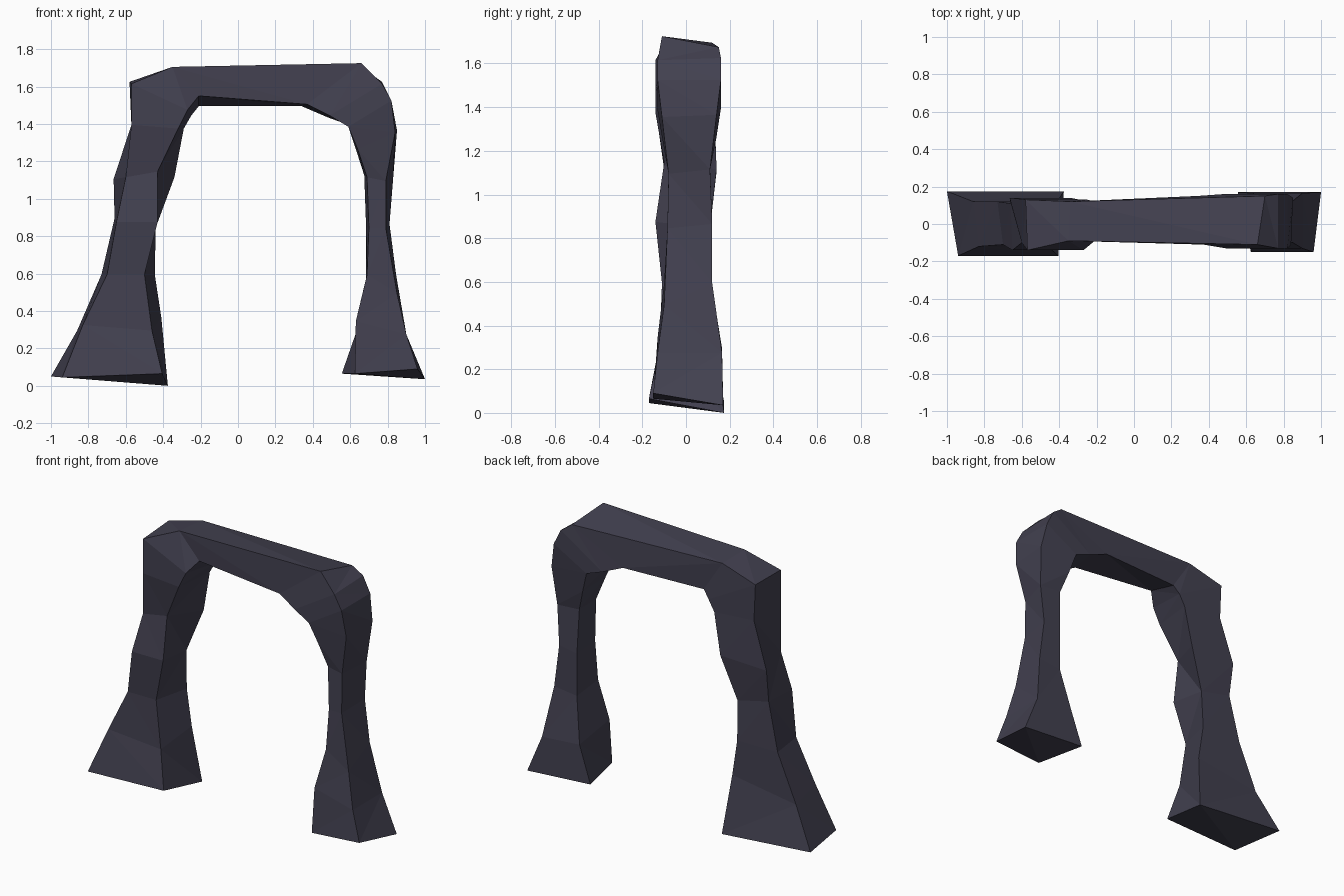
import bpy
import bmesh

# Remove the default cube
cube = bpy.data.objects.get("Cube")
if cube:
    bpy.data.objects.remove(cube, do_unlink=True)


def make_material(name, colour):
    material = bpy.data.materials.new(name)
    material.use_nodes = True
    material.diffuse_color = colour
    shader = next(node for node in material.node_tree.nodes
                  if node.type == "BSDF_PRINCIPLED")
    shader.inputs["Base Color"].default_value = colour
    shader.inputs["Roughness"].default_value = 1
    return material


# Each section: front outer, front inner, back inner, back outer as (x, z),
# then the front and back depth
right_leg = [
    ((-.94, .05), (-.405, .07), (-.375, .005), (-1, .055), (-.17, .175)),
    ((-.83, .33), (-.46, .3), (-.41, .37), (-.86, .3), (-.12, .12)),
    ((-.7, .6), (-.5, .6), (-.445, .6), (-.73, .6), (-.11, .12)),
    ((-.65, .88), (-.43, .88), (-.44, .85), (-.66, .9), (-.14, .11)),
    ((-.6, 1.12), (-.43, 1.15), (-.34, 1.12), (-.665, 1.11), (-.1, .14)),
    ((-.57, 1.4), (-.32, 1.38), (-.29, 1.38), (-.57, 1.4), (-.14, .13)),
]
lintel = [
    ((-.57, 1.62), (-.27, 1.48), (-.25, 1.45), (-.58, 1.63), (-.14, .13)),
    ((-.35, 1.71), (-.21, 1.555), (-.21, 1.5), (-.34, 1.7), (-.09, .12)),
    ((.66, 1.73), (.37, 1.51), (.34, 1.5), (.7, 1.68), (-.11, .15)),
    ((.77, 1.62), (.49, 1.45), (.48, 1.44), (.77, 1.63), (-.13, .16)),
    ((.82, 1.53), (.59, 1.39), (.59, 1.4), (.82, 1.53), (-.13, .16)),
]
left_leg = [
    ((.84, 1.36), (.64, 1.27), (.63, 1.27), (.85, 1.37), (-.11, .14)),
    ((.79, 1.1), (.69, 1.12), (.675, 1.13), (.83, 1.12), (-.08, .11)),
    ((.79, .85), (.7, .85), (.685, .85), (.81, .87), (-.085, .12)),
    ((.85, .5), (.69, .6), (.685, .58), (.845, .6), (-.1, .12)),
    ((.9, .28), (.63, .35), (.635, .3), (.9, .28), (-.13, .165)),
    ((.96, .095), (.625, .07), (.555, .07), (1, .04), (-.15, .17)),
]


def loft(name, sections, material):
    """Skin a closed tube of four-sided sections with flat ends."""
    bm = bmesh.new()
    rings = []
    for *corners, (front, back) in sections:
        depths = (front, front, back, back)
        rings.append([bm.verts.new((x, y, z))
                      for (x, z), y in zip(corners, depths)])
    for ring, following in zip(rings, rings[1:]):
        for i, corner in enumerate(ring):
            j = (i + 1) % len(ring)
            bm.faces.new((corner, ring[j], following[j], following[i]))
    bm.faces.new(rings[0])
    bm.faces.new(rings[-1])
    # Faceted triangles give the rough hewn stone look
    bmesh.ops.triangulate(bm, faces=bm.faces[:])
    bmesh.ops.recalc_face_normals(bm, faces=bm.faces[:])
    mesh = bpy.data.meshes.new(name)
    bm.to_mesh(mesh)
    bm.free()
    mesh.materials.append(material)
    thing = bpy.data.objects.new(name, mesh)
    bpy.context.collection.objects.link(thing)
    # Rest exactly on the ground
    lowest = min(vertex.co.z for vertex in mesh.vertices)
    thing.location.z = -lowest
    return thing


# Stone arch: two legs and a lintel as one continuous skin
stone = make_material("dark slate stone", (.055, .052, .08, 1))
loft("stone_arch", right_leg + lintel + left_leg, stone)
